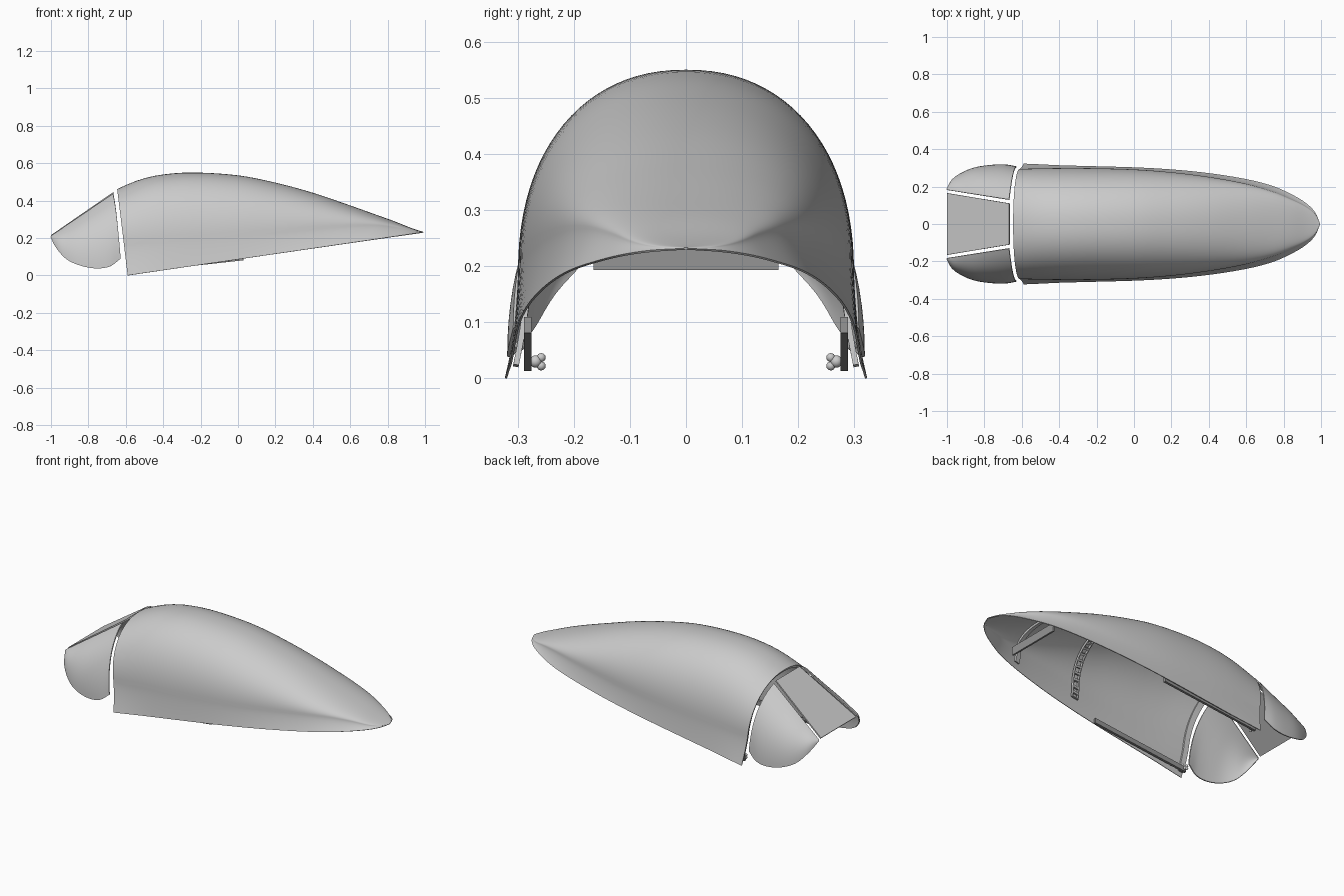
import bpy, bmesh, math
from mathutils import Vector

if "Cube" in bpy.data.objects:
    bpy.data.objects.remove(bpy.data.objects["Cube"])


def material(name, v):
    m = bpy.data.materials.new(name)
    m.diffuse_color = (v, v, v, 1)
    m.use_nodes = True
    m.node_tree.nodes["Principled BSDF"].inputs["Base Color"].default_value = m.diffuse_color
    return m


GREY = material("light_grey", 0.6)
DARK = material("dark_grey", 0.3)


def curve(table, x):
    """Smooth interpolation through (x, value, ...) rows."""
    n = len(table)
    i = 0
    while i < n - 2 and x > table[i + 1][0]:
        i += 1
    a, b = table[i], table[i + 1]
    p, q = table[max(i - 1, 0)], table[min(i + 2, n - 1)]
    h = b[0] - a[0]
    t = min(max((x - a[0]) / h, 0), 1)
    out = []
    for k in range(1, len(a)):
        ma = (b[k] - p[k]) / (b[0] - p[0]) * h
        mb = (q[k] - a[k]) / (q[0] - a[0]) * h
        out.append((2*t**3 - 3*t*t + 1) * a[k] + (t**3 - 2*t*t + t) * ma
                   + (3*t*t - 2*t**3) * b[k] + (t**3 - t*t) * mb)
    return out


# Canopy stations: x, crown height, sill half width, glass half width, glass edge height
CROWN = [(-.59, .46, .321, .293, .165), (-.5, .503, .317, .295, .17),
         (-.4, .533, .312, .297, .18), (-.25, .548, .308, .297, .19),
         (0, .533, .301, .29, .21), (.2, .494, .29, .275, .225),
         (.4, .44, .27, .25, .245), (.6, .372, .238, .213, .262),
         (.74, .322, .202, .172, .266), (.84, .286, .158, .13, .256),
         (.92, .254, .11, .09, .241), (.97, .237, .058, .048, .233),
         (.992, .231, .004, .003, .231)]
GLASS = .75


def canopy(x, u, inset=0.0):
    """Point on the canopy: u = 0 is the crown, |u| = 1 the sill."""
    zt, wb, wg, zg = curve(CROWN, x)
    zb = .1456 * (x + .59)
    a = abs(u)
    if a <= GLASS:
        th = (1 - a / GLASS) * math.pi / 2
        e = 2 / 2.2
        y = wg * max(math.cos(th), 0) ** e
        z = zg + (zt - zg) * max(math.sin(th), 0) ** e
    else:
        k = (a - GLASS) / (1 - GLASS)
        y = wg + (wb - wg) * k ** 1.4
        z = zg + (zb - zg) * k
    y *= 1 - inset / .3
    z -= inset * max(0, 1 - a / GLASS)
    lean = .12 * max(0, 1 - (x + .59) / .4)     # raked front edge
    return Vector((x - lean * (z - zb), math.copysign(y, u), z))


def finish(bm, name, mat, thick=0, angle=40):
    bmesh.ops.recalc_face_normals(bm, faces=bm.faces)
    me = bpy.data.meshes.new(name)
    bm.to_mesh(me)
    bm.free()
    ob = bpy.data.objects.new(name, me)
    bpy.context.collection.objects.link(ob)
    me.materials.append(mat)
    bpy.ops.object.select_all(action='DESELECT')
    ob.select_set(True)
    bpy.context.view_layer.objects.active = ob
    if thick:
        s = ob.modifiers.new("thickness", 'SOLIDIFY')
        s.thickness, s.offset = thick, 0
        bpy.ops.object.modifier_apply(modifier=s.name)
    bpy.ops.object.shade_smooth_by_angle(angle=math.radians(angle))
    return ob


def sheet(name, rows, mat, thick, holes=False):
    bm = bmesh.new()
    g = [[bm.verts.new(p) for p in r] for r in rows]
    for r, s in zip(g, g[1:]):
        for i in range(len(r) - 1):
            bm.faces.new((r[i], r[i + 1], s[i + 1], s[i]))
    if holes:                                   # lightening holes
        bm.normal_update()
        old = bm.faces[:]
        bmesh.ops.inset_individual(bm, faces=old, thickness=.009)
        bmesh.ops.delete(bm, geom=old, context='FACES')
    bmesh.ops.remove_doubles(bm, verts=bm.verts, dist=1e-5)
    return finish(bm, name, mat, thick)


def box(name, a, b, w, h, mat):
    """Bar from a to b in the xz plane, w wide in y and h tall."""
    bm = bmesh.new()
    v = [bm.verts.new((p[0], p[1] + sy * w / 2, p[2] + sz * h / 2))
         for p in (a, b) for sy, sz in ((-1, -1), (1, -1), (1, 1), (-1, 1))]
    for f in ((0, 1, 2, 3), (4, 5, 6, 7), (0, 1, 5, 4), (1, 2, 6, 5), (2, 3, 7, 6), (3, 0, 4, 7)):
        bm.faces.new([v[i] for i in f])
    return finish(bm, name, mat)


def span(a, b, n):
    return [a + (b - a) * i / n for i in range(n + 1)]


# Canopy shell with its flared skirt, stations closer together at the tail
XS = [-.59 + 1.582 * math.sin(t * math.pi / 2) for t in span(0, 1, 56)]
sheet("canopy_shell", [[canopy(x, u) for u in span(-1, 1, 64)] for x in XS], GREY, .004)


# Inner hoops
def hoop(name, x0, x1, inset, n, reach=.97, thick=.01, holes=False):
    sheet(name, [[canopy(x, u, inset) for u in span(-reach, reach, n)] for x in (x0, x1)],
          GREY, thick, holes)


hoop("front_hoop", -.585, -.555, .012, 48)
hoop("middle_hoop", .16, .205, .022, 26, .88, .012, True)
hoop("rear_hoop", .6, .63, .012, 32, .93)

# Tail cross plate
box("tail_cross_plate", (.68, 0, .217), (.69, 0, .217), .33, .048, DARK)

# Sill rails and latch hooks
for s, n in ((-1, "right"), (1, "left")):
    box(n + "_sill_rail", (-.585, s * .282, .027), (.03, s * .282, .095), .014, .028, DARK)
    bm = bmesh.new()
    for y, z, r in ((.258, .037, .008), (.258, .022, .008), (.268, .03, .011), (.296, .058, .009)):
        res = bmesh.ops.create_uvsphere(bm, u_segments=12, v_segments=8, radius=r)
        bmesh.ops.translate(bm, verts=res['verts'], vec=(-.575, s * y, z))
    finish(bm, n + "_latch_hook", GREY)

# Windscreen centre pane and its edge frame
P0, P1 = Vector((-.998, .165, .212)), Vector((-.665, .11, .442))


def pane_row(t, w):
    p = P0.lerp(P1, t)
    return [Vector((p.x, y * p.y * w, p.z)) for y in span(-1, 1, 8)]


sheet("windscreen_centre_pane", [pane_row(t, 1) for t in span(0, 1, 6)], GREY, .008)

# Curved windscreen side panes: lower edge as t, x, y, z
EDGE = [(0, -1, .185, .205), (.1, -.972, .235, .15), (.25, -.92, .272, .09),
        (.45, -.85, .3, .055), (.65, -.765, .313, .038), (.85, -.685, .315, .048),
        (1, -.628, .305, .09)]
for s, n in ((-1, "right"), (1, "left")):
    rows = []
    for t in span(0, 1, 30):
        p = Vector((-.998, .182, .21)).lerp(Vector((-.667, .13, .435)), t)
        q = Vector(curve(EDGE, t))
        c = Vector(((p.x + q.x) / 2, q.y, q.z + (p.z - q.z) * .75))
        rows.append([Vector((v.x, s * v.y, v.z)) for v in
                     (p * (1 - k)**2 + c * 2 * k * (1 - k) + q * k * k for k in span(0, 1, 18))])
    sheet(n + "_windscreen_pane", rows, GREY, .006)
